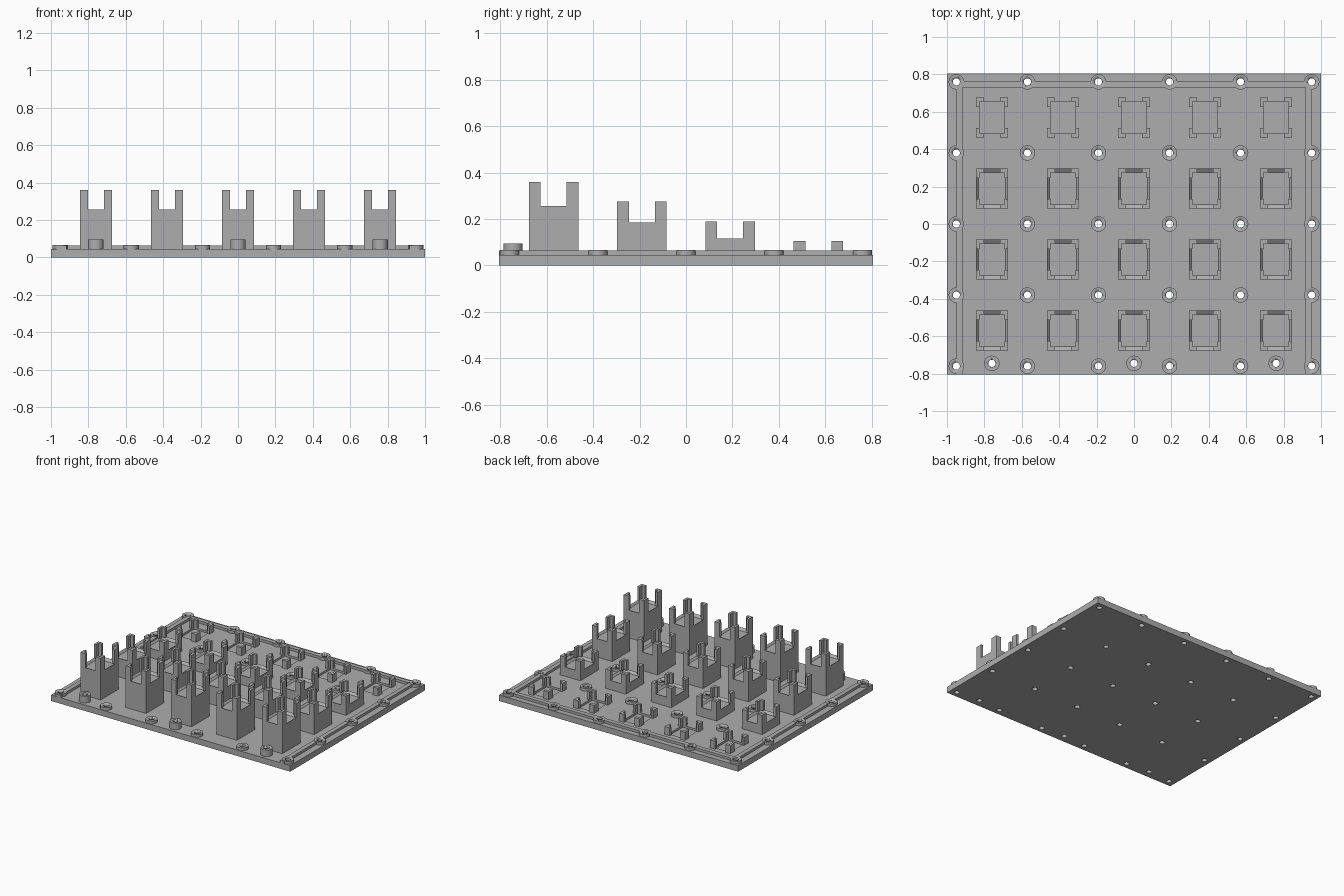
import bpy, bmesh
from mathutils import Matrix, Vector

if "Cube" in bpy.data.objects:
    bpy.data.objects.remove(bpy.data.objects["Cube"])

grey = bpy.data.materials.new("grey")
grey.diffuse_color = (0.42, 0.42, 0.42, 1)
grey.use_nodes = True
grey.node_tree.nodes["Principled BSDF"].inputs["Base Color"].default_value = grey.diffuse_color
PLATE = 0.045


def make(name, bm):
    bmesh.ops.recalc_face_normals(bm, faces=bm.faces)
    mesh = bpy.data.meshes.new(name)
    bm.to_mesh(mesh)
    bm.free()
    mesh.materials.append(grey)
    ob = bpy.data.objects.new(name, mesh)
    bpy.context.collection.objects.link(ob)
    return ob


def prism(bm, pts, z0, z1):
    face = bm.faces.new([bm.verts.new((x, y, z0)) for x, y in pts])
    ext = bmesh.ops.extrude_face_region(bm, geom=[face])
    top = [g for g in ext["geom"] if isinstance(g, bmesh.types.BMVert)]
    bmesh.ops.translate(bm, verts=top, vec=(0, 0, z1 - z0))


def box(bm, hx, hy, z0, z1):
    prism(bm, [(-hx, -hy), (hx, -hy), (hx, hy), (-hx, hy)], z0, z1)


def cylinder(bm, x, y, r, z0, z1):
    bmesh.ops.create_cone(bm, cap_ends=True, segments=32, radius1=r, radius2=r,
                          depth=z1 - z0,
                          matrix=Matrix.Translation((x, y, (z0 + z1) / 2)))


def cut(ob, cutter):
    mod = ob.modifiers.new("cut", "BOOLEAN")
    mod.operation = "DIFFERENCE"
    mod.solver = "EXACT"
    mod.object = cutter


def smooth(ob):
    bpy.ops.object.select_all(action="DESELECT")
    ob.select_set(True)
    bpy.context.view_layer.objects.active = ob
    bpy.ops.object.shade_smooth_by_angle(angle=0.6)


# Screw positions: a regular grid plus three taller front ones
low = [(-0.95 + 0.38 * i, -0.76 + 0.38 * j) for i in range(6) for j in range(5)]
tall = [(x, -0.745) for x in (-0.76, 0, 0.76)]

# Screw hole cutter
bm = bmesh.new()
for x, y in low + tall:
    cylinder(bm, x, y, 0.019, -0.05, 0.2)
holes = make("hole_cutter", bm)
smooth(holes)
holes.hide_render = True
holes.hide_viewport = True

# Pocket cutter, sunk slightly into every tower top
xs = [-0.76 + 0.38 * i for i in range(5)]
rows = [(-0.57 + 0.38 * j, 0.255 - 0.07 * j, 0.36 - 0.085 * j) for j in range(4)]
bm = bmesh.new()
for x in xs:
    prism(bm, [(x + sx * 0.067, rows[3][0] + sy * 0.086)
               for sx, sy in ((-1, -1), (1, -1), (1, 1), (-1, 1))], 0.03, 0.15)
pockets = make("pocket_cutter", bm)
pockets.hide_render = True
pockets.hide_viewport = True

# Base plate
bm = bmesh.new()
box(bm, 1.0, 0.805, 0, PLATE)
plate = make("base_plate", bm)
cut(plate, holes)
cut(plate, pockets)

# Raised rail along the left, back and right
bm = bmesh.new()
prism(bm, [(-0.95, -0.805), (-0.917, -0.805), (-0.917, 0.73), (0.917, 0.73),
           (0.917, -0.805), (0.95, -0.805), (0.95, 0.764), (-0.95, 0.764)],
      PLATE - 0.003, 0.064)
cut(make("edge_rail", bm), holes)

# Screw bosses
bm = bmesh.new()
for x, y in low:
    cylinder(bm, x, y, 0.041, PLATE - 0.003, 0.066)
for x, y in tall:
    cylinder(bm, x, y, 0.041, PLATE - 0.003, 0.095)
bosses = make("screw_bosses", bm)
smooth(bosses)
cut(bosses, holes)

# Towers: block with a shallow pocket and L-shaped corner posts
OX, OY, IX, IY, SX, SY = 0.085, 0.107, 0.067, 0.086, 0.043, 0.056
for j, (y, base, top) in enumerate(rows):
    bm = bmesh.new()
    if base > PLATE + 0.01:
        box(bm, OX, OY, PLATE - 0.003, base)
        lid = max(bm.faces, key=lambda f: f.calc_center_median().z)
        bmesh.ops.inset_region(bm, faces=[lid], thickness=OX - IX)
        bmesh.ops.translate(bm, verts=lid.verts, vec=(0, 0, -0.015))
        for v in lid.verts:
            v.co.y = IY if v.co.y > 0 else -IY
    for sx in (-1, 1):
        for sy in (-1, 1):
            ell = [(OX, OY), (SX, OY), (SX, IY), (IX, IY), (IX, SY), (OX, SY)]
            prism(bm, [(a * sx, b * sy) for a, b in ell], base, top)
    tower = make(f"tower_row_{j + 1}_1", bm)
    tower.location = Vector((xs[0], y, 0))
    for i, x in enumerate(xs[1:], 2):
        twin = bpy.data.objects.new(f"tower_row_{j + 1}_{i}", tower.data)
        twin.location = (x, y, 0)
        bpy.context.collection.objects.link(twin)
